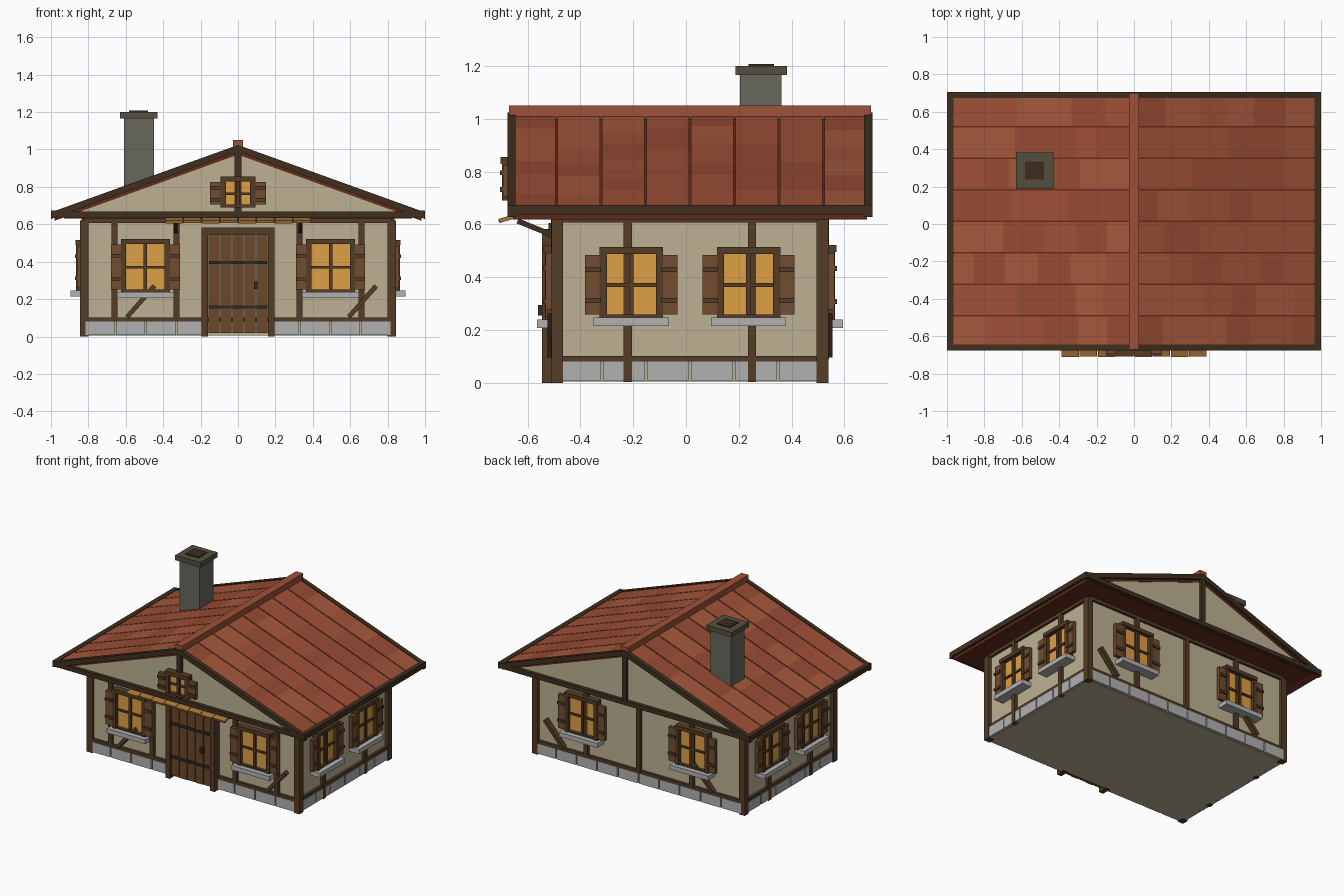
import bpy, bmesh, random
from math import radians
from mathutils import Matrix, Vector

if "Cube" in bpy.data.objects:
    bpy.data.objects.remove(bpy.data.objects["Cube"])

random.seed(4)


def material(name, r, g, b):
    m = bpy.data.materials.new(name)
    m.diffuse_color = [(c / 255) ** 2.2 for c in (r, g, b)] + [1]
    m.use_nodes = True
    m.node_tree.nodes["Principled BSDF"].inputs["Base Color"].default_value = m.diffuse_color
    return m


PLASTER = material("plaster", 188, 176, 146)
TIMBER = material("timber", 84, 62, 42)
DARK = material("dark_timber", 66, 50, 36)
SHUTTER = material("shutter_wood", 112, 78, 50)
DOOR = material("door_wood", 106, 74, 46)
GLOW = material("window_glow", 222, 158, 72)
STONE = material("stone", 176, 176, 176)
IRON = material("iron", 50, 48, 46)
AWN = material("awning_wood", 168, 116, 60)
CHIM = material("chimney_stone", 104, 104, 94)
CAP = material("chimney_cap", 84, 80, 66)
SOOT = material("soot", 62, 48, 34)
TILES = [material("tile_%d" % i, *c) for i, c in
         enumerate([(158, 82, 58), (150, 76, 54), (163, 88, 62)])]
UNDER = material("roof_under", 104, 48, 34)


def finish(bm, name, mat, M=Matrix()):
    bmesh.ops.transform(bm, matrix=M, verts=bm.verts)
    bmesh.ops.recalc_face_normals(bm, faces=bm.faces)
    me = bpy.data.meshes.new(name)
    bm.to_mesh(me)
    bm.free()
    me.materials.append(mat)
    ob = bpy.data.objects.new(name, me)
    bpy.context.collection.objects.link(ob)
    return ob


def boxes(name, mat, items, M=Matrix()):
    """Each item is (x0, x1, y0, y1, z0, z1)."""
    bm = bmesh.new()
    for x0, x1, y0, y1, z0, z1 in items:
        T = Matrix.Translation(((x0 + x1) / 2, (y0 + y1) / 2, (z0 + z1) / 2))
        S = Matrix.Diagonal((x1 - x0, y1 - y0, z1 - z0, 1))
        bmesh.ops.create_cube(bm, size=1, matrix=T @ S)
    return finish(bm, name, mat, M)


def prisms(name, mat, items, M=Matrix()):
    """Each item is (xz outline, y0, y1)."""
    bm = bmesh.new()
    for pts, y0, y1 in items:
        a = [bm.verts.new((x, y0, z)) for x, z in pts]
        b = [bm.verts.new((x, y1, z)) for x, z in pts]
        bm.faces.new(a)
        bm.faces.new(b[::-1])
        for i in range(len(a)):
            j = (i + 1) % len(a)
            bm.faces.new((a[i], b[i], b[j], a[j]))
    return finish(bm, name, mat, M)


def wall(x, y, deg):
    return Matrix.Translation((x, y, 0)) @ Matrix.Rotation(radians(deg), 4, 'Z')


# wall frames: local x runs along the wall, local -y points outward
FRONT, BACK = wall(0, -0.49, 0), wall(0, 0.52, 180)
RIGHT, LEFT = wall(0.82, 0.015, 90), wall(-0.82, 0.015, -90)


def window(name, M, u, z0, z1, w, sw, sill=True):
    W = M @ Matrix.Translation((u, 0, 0))
    h, f = w / 2, 0.028
    zm = (z0 + z1) / 2
    boxes(name + "_glass", GLOW, [(-h, h, -0.02, 0.01, z0, z1)], W)
    boxes(name + "_frame", TIMBER, [
        (-h - f, -h, -0.045, 0.01, z0 - .01, z1), (h, h + f, -0.045, 0.01, z0 - .01, z1),
        (-h - f, h + f, -0.05, 0.01, z1, z1 + .027), (-h, h, -0.04, 0.01, z0 - .01, z0 + .005),
        (-.009, .009, -0.032, 0, z0, z1), (-h, h, -0.03, 0, zm - .007, zm + .007)], W)
    s0, s1 = h + f * .8, h + f * .8 + sw
    sides = [(-s1, -s0), (s0, s1)]
    boxes(name + "_shutters", SHUTTER,
          [(a, b, -0.042, -0.018, z0 + .005, z1 - .003) for a, b in sides], W)
    dz = (z1 - z0) * .25
    boxes(name + "_shutter_battens", TIMBER,
          [(a, b, -0.052, -0.04, z - .009, z + .009)
           for a, b in sides for z in (z0 + dz, z1 - dz)], W)
    if sill:
        boxes(name + "_sill", STONE, [(-h - .05, h + .05, -0.075, 0.01, z0 - .038, z0 - .006)], W)


# walls and stone footing
boxes("walls", PLASTER, [(-.82, .82, -.49, .52, .005, .635)])
for n, M, L, k in (("front", FRONT, 1.64, 10), ("back", BACK, 1.64, 10),
                   ("right", RIGHT, 1.0, 6), ("left", LEFT, 1.0, 6)):
    s = L / k
    boxes(n + "_footing_stones", STONE,
          [(-L / 2 + i * s + .004, -L / 2 + (i + 1) * s - .004, -.02, .01, .008, .08)
           for i in range(k) if not (n == "front" and i in (4, 5))], M)
    # sill beam and top beam
    boxes(n + "_beams", TIMBER, [(-L / 2, L / 2, -.018, .01, .08, .102),
                                 (-L / 2, L / 2, -.018, .01, .608, .636)], M)
    posts = {"front": (-.66, -.33, .33, .66), "back": (-.42, 0, .42)}.get(n, (-.235, .235))
    bottom = .09 if L > 1.2 else .003
    boxes(n + "_posts", TIMBER,
          [(u - .016, u + .016, -.022, .01, bottom, .62) for u in posts], M)
boxes("corner_posts", TIMBER, [(x - .0225, x + .0225, y - .0225, y + .0225, 0, .62)
                               for x in (-.8225, .8225) for y in (-.4875, .5175)])

# diagonal braces
for n, y0, y1 in (("front", -.525, -.48), ("back", .51, .555)):
    prisms(n + "_braces", TIMBER,
           [([(x, .112), (x + .018, .096), (x + .165, .262), (x + .147, .28)], y0, y1)
            for x in (-.602, .583)])

# windows
for i, s in enumerate((-1, 1)):
    window("front_window_%d" % i, FRONT, s * .495, .245, .495, .205, .06)
    window("back_window_%d" % i, BACK, s * .44, .245, .495, .205, .06)
    window("right_window_%d" % i, RIGHT, s * .222, .253, .488, .185, .06)
    window("left_window_%d" % i, LEFT, s * .222, .253, .488, .185, .06)
window("gable_window", wall(0, -.652, 0), 0, .70, .828, .13, .062, sill=False)

# door
boxes("door_frame", TIMBER, [(-.195, -.16, -.055, .01, 0, .58), (.16, .195, -.055, .01, 0, .58),
                             (-.195, .195, -.055, .01, .545, .582)], FRONT)
boxes("door_planks", DOOR, [(-.16 + i * .064 + .002, -.16 + (i + 1) * .064 - .002,
                             -.038 - .004 * (i % 2), .01, .02, .548) for i in range(5)], FRONT)
boxes("door_bands", IRON, [(-.155, .155, -.05, -.03, z, z + .016) for z in (.15, .388)], FRONT)
boxes("door_handle", IRON, [(.085, .105, -.07, -.03, .255, .295)], FRONT)

# awning over the door, with brackets
slope = Matrix.Translation((0, -.707, .605)) @ Matrix.Rotation(radians(16), 4, 'X')
boxes("awning_planks", AWN, [(-.39 + i * .0975 + .002, -.39 + (i + 1) * .0975 - .002,
                              .004 * (i % 2), .2, 0, .016) for i in range(8)], slope)
arm = Matrix.Translation((0, -.5, .555)) @ Matrix.Rotation(radians(-22), 4, 'X')
boxes("awning_brackets", DARK, [(x - .011, x + .011, -.15, 0, -.008, .012)
                                for x in (-.335, .335)], arm)
boxes("awning_bracket_feet", DARK, [(x - .011, x + .011, -.03, 0, .55, .605)
                                    for x in (-.335, .335)], FRONT)

# roof body
Y0, Y1 = -.66, .69


def top(x, d=0.0):
    return 1.018 - .36 * abs(x) + d


prisms("gable_infill", PLASTER, [([(-.92, .64), (.92, .64), (0, .985)], -.652, .682)])
boxes("soffit", UNDER, [(-.93, .93, -.65, .68, .631, .643)])
prisms("roof_slabs", UNDER,
       [([(0, top(0, -.008)), (s * .985, top(.985, -.008)), (s * .98, top(.98, -.046)),
          (0, top(0, -.046))], Y0 + .005, Y1 - .005) for s in (-1, 1)])

# roof tiles in eight courses, each broken into a few tones
groups = [[], [], []]
pitch = (Y1 - Y0) / 8
for s in (-1, 1):
    for i in range(8):
        cuts = [0] + [(k + random.uniform(-.25, .25)) * .165 for k in range(1, 6)] + [.98]
        for a, b in zip(cuts, cuts[1:]):
            groups[random.randrange(3)].append((
                [(s * a, top(a)), (s * b, top(b)), (s * b, top(b, -.012)), (s * a, top(a, -.012))],
                Y0 + i * pitch + .004, Y0 + (i + 1) * pitch - .004))
for i, g in enumerate(groups):
    prisms("roof_tiles_%d" % i, TILES[i], g)
boxes("ridge_cap", TILES[0], [(-.028, .028, -.67, .70, .985, 1.05)])

# rake boards, eave boards, gable tie beams and king posts
for n, a, b in (("front", -.677, -.645), ("back", .675, .707)):
    prisms(n + "_rake_boards", DARK,
           [([(0, top(0, .006)), (s, top(1, .006)), (s, top(1, -.03)), (0, top(0, -.03))], a, b)
            for s in (-1, 1)])
    boxes(n + "_tie_beam", DARK, [(-1, 1, a, b, .636, .668)])
    boxes(n + "_king_post", DARK, [(-.018, .018, a + .004, b - .004, .66, 1.0)])
boxes("eave_boards", DARK, [(-1, -.965, -.677, .707, .636, .674),
                            (.965, 1, -.677, .707, .636, .674)])

# chimney
boxes("chimney_stack", CHIM, [(-.61, -.45, .205, .362, .66, 1.17)])
boxes("chimney_cap", CAP, [(-.63, -.43, .187, .383, 1.165, 1.2)])
boxes("chimney_flue", SOOT, [(-.582, -.48, .237, .333, 1.19, 1.207)])
